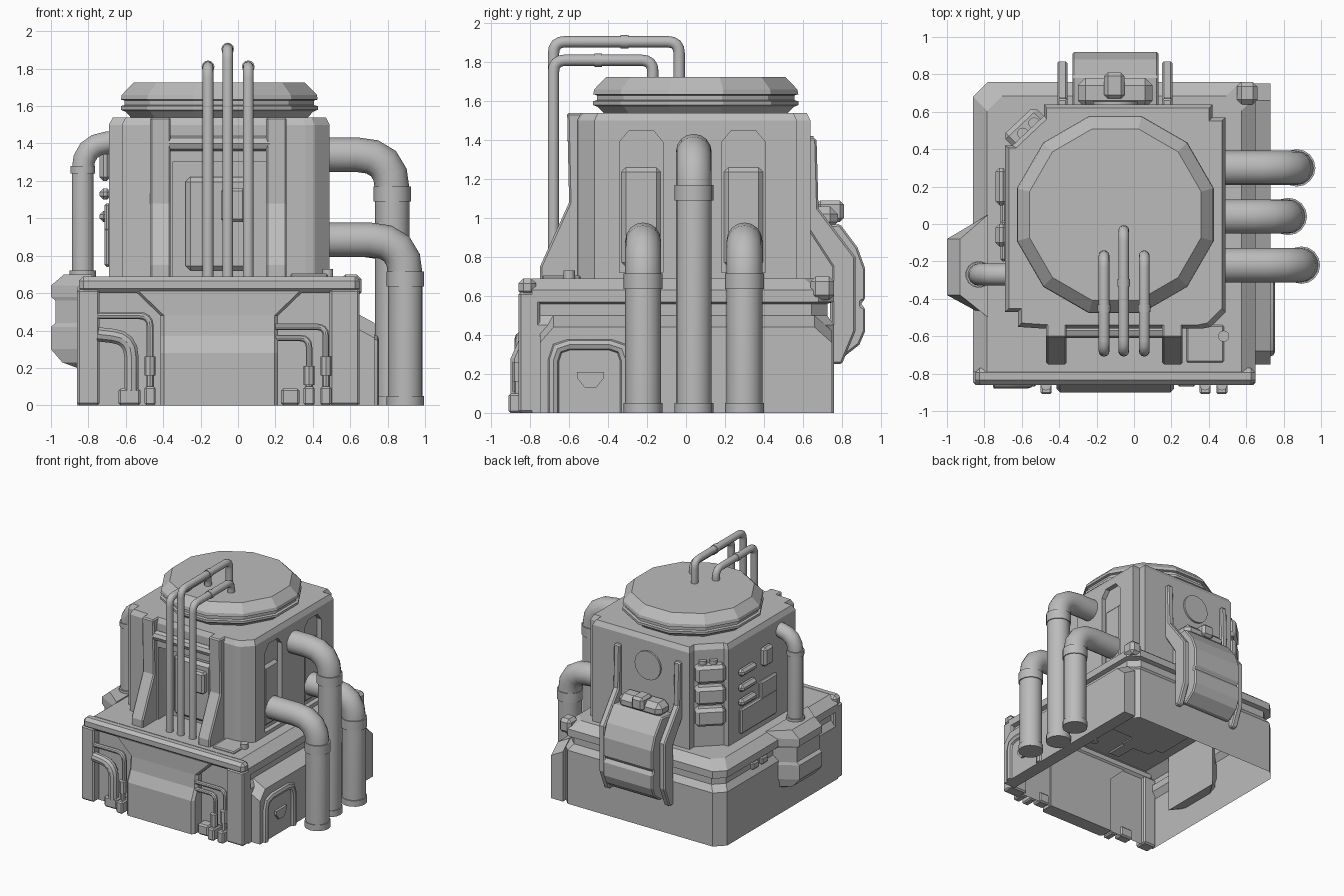
import bpy, bmesh, math
from mathutils import Vector

cube = bpy.data.objects.get("Cube")
if cube:
    bpy.data.objects.remove(cube)

GREY = (0.5, 0.5, 0.5, 1)
metal = bpy.data.materials.new("plain_grey")
metal.use_nodes = True
metal.diffuse_color = GREY
metal.node_tree.nodes["Principled BSDF"].inputs["Base Color"].default_value = GREY


def finish(name, bm, smooth=False, bevel=0.0):
    bmesh.ops.recalc_face_normals(bm, faces=bm.faces)
    mesh = bpy.data.meshes.new(name)
    bm.to_mesh(mesh)
    bm.free()
    mesh.materials.append(metal)
    if smooth:
        mesh.shade_smooth()
        mesh.set_sharp_from_angle(angle=math.radians(32))
    ob = bpy.data.objects.new(name, mesh)
    bpy.context.collection.objects.link(ob)
    if bevel:
        mod = ob.modifiers.new("edge_bevel", 'BEVEL')
        mod.width = bevel
        mod.segments = 1
        mod.angle_limit = math.radians(40)
    return ob


def loft(name, rings, start=True, end=True, smooth=False, bevel=0.0):
    """Skin a list of equal-length rings of points."""
    bm = bmesh.new()
    vs = [[bm.verts.new(p) for p in ring] for ring in rings]
    n = len(vs[0])
    for a, b in zip(vs, vs[1:]):
        for i in range(n):
            j = (i + 1) % n
            bm.faces.new((a[i], a[j], b[j], b[i]))
    if start:
        bm.faces.new(vs[0])
    if end:
        bm.faces.new(vs[-1])
    return finish(name, bm, smooth, bevel)


def box(name, x, y, z, bevel=0.0):
    corners = [(x[0], y[0]), (x[1], y[0]), (x[1], y[1]), (x[0], y[1])]
    return loft(name, [[(a, b, h) for a, b in corners] for h in z], bevel=bevel)


def side_prism(name, profile, x0, x1, bevel=0.0):
    """Extrude a (y, z) profile along x."""
    return loft(name, [[(x, y, z) for y, z in profile] for x in (x0, x1)], bevel=bevel)


def tube(name, path, r, normal, bend=0.0, steps=4, sides=14):
    """Sweep a circle along a path lying in a plane, with rounded corners."""
    p = [Vector(q) for q in path]
    pts = [p[0]]
    for a, b, c in zip(p, p[1:], p[2:]):
        s, e = b + (a - b).normalized() * bend, b + (c - b).normalized() * bend
        for k in range(steps + 1):
            t = k / steps
            pts.append(s * (1 - t) ** 2 + b * 2 * t * (1 - t) + e * t * t)
    pts.append(p[-1])
    n, rings = Vector(normal), []
    for i, q in enumerate(pts):
        d0 = (q - pts[max(i - 1, 0)]).normalized()
        d1 = (pts[min(i + 1, len(pts) - 1)] - q).normalized()
        t = (d0 + d1).normalized()
        u = n.cross(t) / max(t.dot(d1 if d1.length else d0), 0.5)
        ring = []
        for k in range(sides):
            a = math.tau * k / sides
            ring.append(q + r * (math.cos(a) * n + math.sin(a) * u))
        rings.append(ring)
    return loft(name, rings, smooth=True)


def rod(name, a, b, r, normal=(0, 1, 0), sides=14):
    return tube(name, [a, b], r, normal, sides=sides)


# Base: open underneath, stepped rim, chamfered corners
def plan(z, i, c=0.08):
    x0, x1, y0, y1 = -0.86 + i, 0.65 - i, -0.79, 0.76 - i
    return [(x0, y0, z), (x1, y0, z), (x1, y1 - c, z), (x1 - c, y1, z), (x0 + c, y1, z), (x0, y1 - c, z)]


loft("base", [plan(z, i) for z, i in ((0, 0), (0.45, 0), (0.5, 0.035), (0.56, 0.035), (0.57, 0),
                                     (0.63, 0), (0.69, 0.075))], start=False)
box("base_front_rim", (-0.85, 0.65), (-0.86, -0.77), (0.6, 0.69), 0.025)
box("front_post_right", (-0.86, -0.74), (-0.86, -0.75), (0, 0.62), 0.012)
box("front_post_left", (0.49, 0.65), (-0.86, -0.75), (0, 0.62), 0.012)

# Bowed panel in the middle of the front, flaring at the top
loft("front_bowed_panel", [[(-0.1 - w, -0.78, z), (-0.1 - w, y + 0.02, z), (-0.08 - w, y, z),
                            (-0.12 + w, y, z), (-0.1 + w, y + 0.02, z), (-0.1 + w, -0.78, z)]
                           for z, y, w in ((0, -0.9, 0.315), (0.28, -0.9, 0.315), (0.37, -0.86, 0.315),
                                           (0.48, -0.85, 0.315), (0.61, -0.85, 0.45))])

# Flank on the pipe side with arched frame and badge
loft("flank", [[(x, -0.75, 0), (x, -0.75, h - 0.08), (x, -0.68, h), (x, 0.66, h), (x, 0.75, h - 0.08), (x, 0.75, 0)]
               for x, h in ((0.62, 0.5), (0.73, 0.44))])
tube("flank_frame", [(0.725, -0.68, 0), (0.725, -0.68, 0.35), (0.725, -0.31, 0.35), (0.725, -0.31, 0)],
     0.03, (1, 0, 0), 0.08, 2, 8)
side_prism("flank_badge", [(-0.56, 0.21), (-0.42, 0.21), (-0.42, 0.18), (-0.46, 0.13), (-0.52, 0.13), (-0.56, 0.18)],
           0.72, 0.75)
box("rim_tab", (0.55, 0.66), (0.64, 0.76), (0.58, 0.7), 0.025)

# Bulge on the opposite side
loft("side_bulge", [[(-0.78, -0.5, z), (x, -0.38, z), (x, -0.08, z), (-0.78, 0.05, z)]
                    for z, x in ((0.2, -0.86), (0.23, -0.94), (0.3, -1), (0.42, -1), (0.44, -0.975), (0.56, -0.975),
                                 (0.58, -1), (0.64, -1), (0.7, -0.93))])
for y in (0.12, 0.24):
    box("side_vent", (-0.85, -0.81), (y, y + 0.08), (0.49, 0.55), 0.01)

# Small plumbing in the front recesses
Y = -0.84
FRONT = (0, 1, 0)
tube("front_pipe_high", [(-0.75, Y, 0.48), (-0.47, Y, 0.48), (-0.47, Y, 0.2)], 0.02, FRONT, 0.06, sides=10)
tube("front_pipe_thick", [(-0.75, Y, 0.38), (-0.57, Y, 0.36), (-0.57, Y, 0.08)], 0.04, FRONT, 0.1, sides=10)
tube("front_pipe_long", [(0.2, Y, 0.42), (0.47, Y, 0.42), (0.47, Y, 0.2)], 0.018, FRONT, 0.05, sides=10)
tube("front_pipe_short", [(0.2, Y, 0.36), (0.38, Y, 0.36), (0.38, Y, 0.15)], 0.018, FRONT, 0.05, sides=10)
for x, top in ((-0.47, 0.26), (0.38, 0.21), (0.47, 0.26)):
    rod("valve_top", (x, -0.86, top - 0.1), (x, -0.86, top), 0.03, sides=8)
    rod("valve_neck", (x, -0.86, 0.05), (x, -0.86, top), 0.02, sides=8)
    box("valve_foot", (x - 0.03, x + 0.03), (-0.91, -0.8), (0, 0.1), 0.01)
for x0, x1 in ((-0.64, -0.52), (0.23, 0.33)):
    box("junction_box", (x0, x1), (-0.87, -0.78), (0, 0.09), 0.012)

# Tower with stepped corners; front bay and arched niches are cut out
outline = [(-0.47, -0.56), (0.36, -0.56), (0.41, -0.55), (0.49, -0.47), (0.49, 0.57), (0.42, 0.57), (0.42, 0.64),
           (-0.48, 0.64), (-0.48, 0.58), (-0.65, 0.42), (-0.69, 0.42), (-0.69, -0.47), (-0.62, -0.47), (-0.62, -0.55)]


def tower_ring(z, s):
    return [(-0.1 + (x + 0.1) * s, 0.04 + (y - 0.04) * s, z) for x, y in outline]


tower = loft("tower", [tower_ring(0.68, 1), tower_ring(1.5, 1), tower_ring(1.54, 0.965)])
cutters = [box("bay_cutter", (-0.35, 0.15), (-0.7, -0.43), (0.67, 1.3))]
niches = (-0.23, 0.295)
for c in niches:
    arch = [(c + d * 0.112, z) for d, z in ((-1, 0.72), (1, 0.72), (1, 1.39), (0.55, 1.45), (-0.55, 1.45), (-1, 1.39))]
    cutters.append(side_prism("niche_cutter", arch, 0.45, 0.6))
for cutter in cutters:
    cutter.hide_render = True
    mod = tower.modifiers.new("cut", 'BOOLEAN')
    mod.operation, mod.solver, mod.object = 'DIFFERENCE', 'EXACT', cutter
bpy.context.view_layer.update()
cut_mesh = bpy.data.meshes.new_from_object(tower.evaluated_get(bpy.context.evaluated_depsgraph_get()))
tower.modifiers.clear()
tower.data = cut_mesh
for cutter in cutters:
    bpy.data.objects.remove(cutter)
for c in niches:
    box("niche_panel", (0.43, 0.475), (c - 0.1, c + 0.1), (0.75, 1.26), 0.03)

# Front bay: buttresses, cross bar, inner panels
for x0 in (-0.47, 0.15):
    side_prism("buttress", [(-0.45, 1.54), (-0.61, 1.54), (-0.6, 1.08), (-0.75, 0.75), (-0.75, 0.68), (-0.42, 0.68)],
               x0, x0 + 0.11, 0.01)
rod("bay_cross_bar", (-0.37, -0.57, 1.4), (0.17, -0.57, 1.4), 0.04, sides=8)
box("bay_panel", (-0.28, 0.08), (-0.47, -0.42), (0.72, 1.22), 0.03)
box("bay_control_box", (-0.09, 0.04), (-0.52, -0.45), (0.98, 1.16), 0.015)
box("deck_plate", (0.28, 0.48), (-0.74, -0.54), (0.68, 0.705), 0.008)
rod("deck_knob", (0.48, -0.6, 0.68), (0.48, -0.6, 0.73), 0.03)

# Twelve-sided lid
lid = []
for z, r in ((1.53, 0.48), (1.57, 0.52), (1.58, 0.545), (1.6, 0.545), (1.605, 0.525), (1.63, 0.525), (1.635, 0.545),
             (1.66, 0.54), (1.725, 0.475)):
    lid.append([(-0.1 + r * math.cos(math.radians(15 + 30 * k)), 0.05 + r * math.sin(math.radians(15 + 30 * k)), z)
                for k in range(12)])
loft("lid", lid)

# Three large drain pipes
for y, x, z in ((-0.22, 0.895, 0.885), (0.04, 0.825, 1.34), (0.3, 0.87, 0.885)):
    tube("drain_pipe", [(0.44, y, z), (x, y, z), (x, y, 0)], 0.092, FRONT, 0.19, 4, 16)
    rod("drain_elbow_collar", (x, y, z - 0.25), (x, y, z - 0.17), 0.1, sides=16)
    rod("drain_foot", (x, y, 0), (x, y, 0.05), 0.1, sides=16)

# Three thin pipes rising from the deck and dropping onto the lid
for x, z, y in ((-0.16, 1.81, -0.17), (-0.055, 1.905, -0.035), (0.055, 1.81, -0.17)):
    tube("thin_pipe", [(x, -0.68, 0.68), (x, -0.68, z), (x, y, z), (x, y, 1.72)], 0.029, (1, 0, 0), 0.06, 4, 12)
    rod("thin_pipe_joint", (x, y - 0.3, z), (x, y - 0.26, z), 0.034, (1, 0, 0), 12)

# Elbow pipe on the bulge side
tube("elbow_pipe", [(-0.66, -0.27, 1.41), (-0.83, -0.27, 1.39), (-0.83, -0.27, 0.69)], 0.06, FRONT, 0.13)
rod("elbow_flange", (-0.83, -0.27, 0.69), (-0.83, -0.27, 0.72), 0.072)
rod("elbow_collar", (-0.83, -0.27, 1.24), (-0.83, -0.27, 1.28), 0.068)

# Fittings on the bulge-side wall
for z in (0.98, 1.1, 1.23):
    box("wall_pad", (-0.74, -0.68), (0.1, 0.3), (z, z + 0.06), 0.02)
box("wall_panel", (-0.715, -0.68), (-0.2, 0.28), (0.74, 0.95), 0.012)
box("wall_panel_tall", (-0.715, -0.68), (-0.2, 0.02), (0.93, 1.08), 0.012)
box("wall_gauge", (-0.74, -0.68), (-0.12, 0), (1.2, 1.36), 0.02)

# Stacked canisters on the chamfered corner
for z in (0.88, 1.06, 1.24):
    w, d = Vector((0.085, 0.08)), Vector((-0.045, 0.045))
    c = Vector((-0.575, 0.505))
    corners = [c - w - d, c + w - d, c + w + d, c - w + d]
    loft("corner_canister", [[(q.x, q.y, h) for q in corners] for h in (z, z + 0.15)], bevel=0.025)
for x, y in ((-0.595, 0.485), (-0.535, 0.54)):
    rod("canister_cap", (x, y, 1.37), (x, y, 1.42), 0.03)

# Rear disc, rear pack and its rails
rod("rear_disc", (-0.1, 0.62, 1.3), (-0.1, 0.655, 1.3), 0.12, (1, 0, 0), 20)
side_prism("rear_pack", [(0.62, 0.95), (0.79, 0.97), (0.88, 0.85), (0.92, 0.74), (0.92, 0.58), (0.9, 0.57), (0.9, 0.55),
                         (0.92, 0.54), (0.92, 0.42), (0.89, 0.35), (0.8, 0.28), (0.74, 0.3), (0.74, 0.6), (0.62, 0.68)],
           -0.33, 0.13, 0.02)
box("rear_pack_top", (-0.3, 0.1), (0.62, 0.78), (0.94, 1.06), 0.04)
box("rear_pack_latch", (-0.16, -0.05), (0.67, 0.81), (0.98, 1.09), 0.02)
for x0 in (-0.41, 0.15):
    side_prism("rear_rail", [(0.62, 1.41), (0.67, 1.41), (0.68, 1.05), (0.87, 0.8), (0.87, 0.42), (0.8, 0.25),
                             (0.75, 0.25), (0.75, 0.75), (0.62, 0.95)], x0, x0 + 0.055, 0.01)
